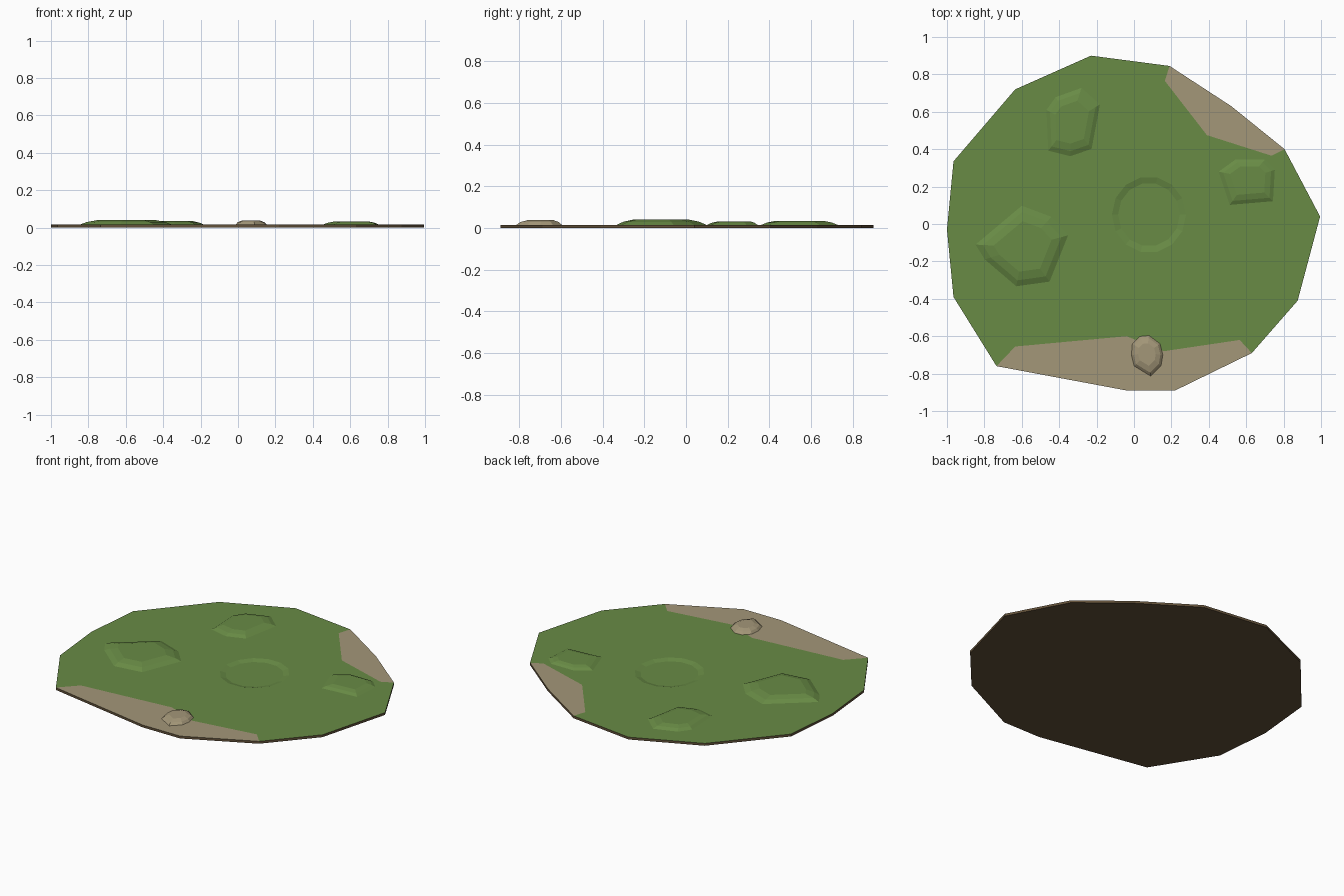
import bpy, bmesh
from mathutils import Vector
from math import cos, sin, tau

if "Cube" in bpy.data.objects:
    bpy.data.objects.remove(bpy.data.objects["Cube"])


def material(name, rgb):
    m = bpy.data.materials.new(name)
    m.diffuse_color = (*rgb, 1)
    m.use_nodes = True
    m.node_tree.nodes["Principled BSDF"].inputs["Base Color"].default_value = m.diffuse_color
    return m


GRASS = material("grass", (0.14, 0.26, 0.06))
SAND = material("sand", (0.37, 0.31, 0.19))
SOIL = material("soil", (0.12, 0.08, 0.04))
TOP = 0.015


def finish(bm, name, mats):
    bmesh.ops.recalc_face_normals(bm, faces=bm.faces)
    me = bpy.data.meshes.new(name)
    bm.to_mesh(me)
    bm.free()
    for m in mats:
        me.materials.append(m)
    ob = bpy.data.objects.new(name, me)
    bpy.context.collection.objects.link(ob)
    return ob


def bridge(bm, a, b, mat=0):
    for i in range(len(a)):
        j = (i + 1) % len(a)
        bm.faces.new((a[i], a[j], b[j], b[i])).material_index = mat


# island outline, clockwise from the back
outline = [(-0.23, 0.90), (0.19, 0.845), (0.52, 0.63), (0.805, 0.40), (0.995, 0.04),
           (0.875, -0.41), (0.63, -0.69), (0.22, -0.89), (-0.04, -0.89), (-0.735, -0.76),
           (-0.965, -0.39), (-1.0, -0.03), (-0.965, 0.335), (-0.635, 0.72)]
# inner borders of the two sandy shores, each starting and ending on an outline corner
shores = {1: (3, [(0.165, 0.765), (0.39, 0.475), (0.735, 0.365)]),
          6: (9, [(0.565, -0.62), (0.16, -0.68), (-0.04, -0.60), (-0.635, -0.655)])}

# ground slab: soil sides and base, sand shores, grass with a shallow round dip
bm = bmesh.new()
low = [bm.verts.new((x, y, 0)) for x, y in outline]
up = [bm.verts.new((x, y, TOP)) for x, y in outline]
bm.faces.new(low).material_index = 2
bridge(bm, low, up, 2)
border, i = [], 0
while i < len(outline):
    border.append(up[i])
    if i in shores:
        end, pts = shores[i]
        inner = [bm.verts.new((x, y, TOP)) for x, y in pts]
        bm.faces.new(up[i:end + 1] + inner[::-1]).material_index = 1
        border += inner
        i = end
    else:
        i += 1


def dip_ring(r, z):
    return [bm.verts.new((0.08 + r * cos(tau * k / 14), 0.05 + r * 1.03 * sin(tau * k / 14), z))
            for k in range(14)]


rim, floor = dip_ring(0.198, TOP), dip_ring(0.165, 0.006)
bridge(bm, rim, floor)
bm.faces.new(floor)
edges = []
for loop in (border, rim):
    for k, v in enumerate(loop):
        w = loop[(k + 1) % len(loop)]
        edges.append(bm.edges.get((v, w)) or bm.edges.new((v, w)))
bmesh.ops.triangle_fill(bm, edges=edges, use_beauty=True, normal=(0, 0, 1))
finish(bm, "ground", [GRASS, SAND, SOIL])


# low faceted mound: base ring, shoulder ring, flat top
def mound(name, pts, height, mat, top_scale=0.62):
    bm = bmesh.new()
    c = sum((Vector(p) for p in pts), Vector((0, 0))) / len(pts)
    rings = []
    for s, f in ((1, 0), (0.84, 0.6), (top_scale, 1)):
        rings.append([bm.verts.new((*(c + (Vector(p) - c) * s), TOP - 0.001 + f * (height - TOP + 0.001)))
                      for p in pts])
    bridge(bm, rings[0], rings[1])
    bridge(bm, rings[1], rings[2])
    bm.faces.new(rings[2])
    bm.faces.new(rings[0])
    finish(bm, name, [mat])


mound("left_mound", [(-0.85, -0.11), (-0.60, 0.10), (-0.44, 0.04), (-0.35, -0.06),
                     (-0.45, -0.31), (-0.63, -0.335), (-0.80, -0.19)], 0.040, GRASS)
mound("back_mound", [(-0.47, 0.61), (-0.42, 0.68), (-0.28, 0.73), (-0.18, 0.64),
                     (-0.225, 0.40), (-0.34, 0.36), (-0.46, 0.39)], 0.034, GRASS)
mound("right_mound", [(0.45, 0.28), (0.54, 0.345), (0.70, 0.345), (0.755, 0.29),
                      (0.745, 0.12), (0.51, 0.10)], 0.032, GRASS)
mound("shore_rock", [(-0.01, -0.64), (0.03, -0.60), (0.08, -0.595), (0.14, -0.64), (0.155, -0.70),
                     (0.145, -0.76), (0.09, -0.815), (0.0, -0.76), (-0.015, -0.70)], 0.038, SAND, 0.55)
